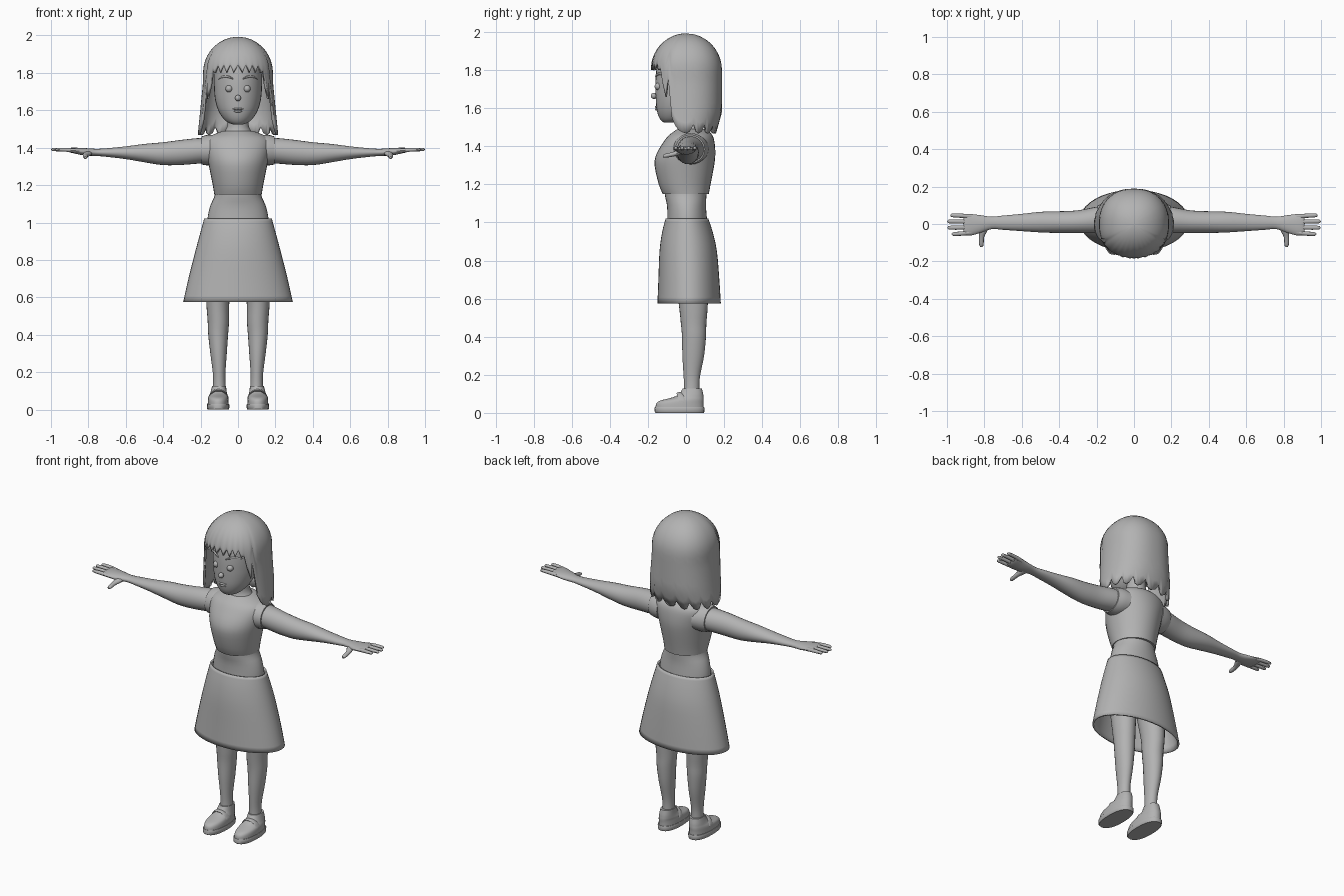
import bpy, bmesh, math

grey = bpy.data.materials.new("plain_grey")
grey.diffuse_color = (0.45, 0.45, 0.45, 1)


def spow(v, p):
    return math.copysign(abs(v) ** p, v)


def make(name, verts, faces, mirror=False, thick=0, angle=40):
    """Mesh object with smooth shading, optional mirror and shell thickness."""
    me = bpy.data.meshes.new(name)
    me.from_pydata(verts, [], faces)
    bm = bmesh.new()
    bm.from_mesh(me)
    bmesh.ops.remove_doubles(bm, verts=bm.verts, dist=0.0002)
    bmesh.ops.recalc_face_normals(bm, faces=bm.faces)
    bm.to_mesh(me)
    bm.free()
    me.materials.append(grey)
    ob = bpy.data.objects.new(name, me)
    bpy.context.collection.objects.link(ob)
    bpy.ops.object.select_all(action='DESELECT')
    ob.select_set(True)
    bpy.context.view_layer.objects.active = ob
    bpy.ops.object.shade_smooth_by_angle(angle=math.radians(angle))
    if thick:
        m = ob.modifiers.new("shell", 'SOLIDIFY')
        m.thickness, m.offset = thick, 0
    if mirror:
        ob.modifiers.new("mirror", 'MIRROR').use_mirror_merge = False
    return ob


def refine(rows, steps):
    """Catmull-Rom interpolation between cross-sections."""
    out = []
    for i in range(len(rows) - 1):
        a, b, c, d = (rows[max(i - 1, 0)], rows[i], rows[i + 1],
                      rows[min(i + 2, len(rows) - 1)])
        for s in range(steps):
            t = s / steps
            out.append([0.5 * (2 * q + (r - p) * t + (2 * p - 5 * q + 4 * r - u) * t * t
                               + (3 * q - p - 3 * r + u) * t ** 3)
                        for p, q, r, u in zip(a, b, c, d)])
    return out + [list(rows[-1])]


def loft(name, axis, rows, n=24, steps=3, power=1, cap=True, **kw):
    """Loft ellipses; row = position on axis, two centres, two radii."""
    verts, faces = [], []
    rows = refine(rows, steps)
    for p, c1, c2, r1, r2 in rows:
        for k in range(n):
            a = 2 * math.pi * k / n
            u = c1 + max(r1, .001) * spow(math.cos(a), power)
            v = c2 + max(r2, .001) * spow(math.sin(a), power)
            verts.append({'x': (p, u, v), 'y': (u, p, v), 'z': (u, v, p)}[axis])
    for i in range(len(rows) - 1):
        for k in range(n):
            j = (k + 1) % n
            faces.append((i * n + k, i * n + j, (i + 1) * n + j, (i + 1) * n + k))
    if cap:
        faces += [tuple(range(n)), tuple(range(len(verts) - n, len(verts)))]
    return make(name, verts, faces, **kw)


def upright(name, rows, **kw):
    """Vertical loft; row = z, half width, front y, back y."""
    return loft(name, 'z', [(z, 0, (f + b) / 2, w, (b - f) / 2) for z, w, f, b in rows], **kw)


def ball(name, loc, r, mirror=False):
    x, y, z = loc
    rows = [(z - r * math.cos(math.pi * i / 10), x, y, r * math.sin(math.pi * i / 10),
             r * math.sin(math.pi * i / 10)) for i in range(11)]
    loft(name, 'z', rows, n=16, steps=1, mirror=mirror)


# Body and clothes
upright("body", [(.78, .15, -.09, .12), (.95, .16, -.1, .115), (1.02, .163, -.098, .11),
                 (1.09, .148, -.1, .105), (1.155, .122, -.112, .108), (1.25, .125, -.11, .11),
                 (1.36, .13, -.1, .11), (1.44, .11, -.07, .1), (1.49, .07, -.045, .085),
                 (1.53, .055, -.04, .075), (1.6, .055, -.04, .075)], n=32)
upright("blouse", [(1.15, .127, -.122, .12), (1.2, .135, -.143, .129), (1.3, .155, -.165, .148),
                   (1.36, .168, -.155, .154), (1.42, .178, -.12, .15), (1.455, .162, -.093, .14),
                   (1.477, .115, -.065, .122), (1.49, .08, -.045, .1)], n=32)
upright("skirt", [(1.02, .176, -.102, .112), (.95, .195, -.12, .135), (.85, .222, -.134, .157),
                  (.7, .26, -.14, .17), (.575, .288, -.145, .178)],
        n=40, cap=False, thick=.01)

# Arms, sleeves and hands
loft("arm", 'x', [(.1, .03, 1.387, .075, .065), (.2, .022, 1.384, .07, .068),
                  (.3, .012, 1.375, .061, .067), (.4, .01, 1.368, .058, .061),
                  (.5, .01, 1.371, .055, .049), (.6, .008, 1.373, .046, .034),
                  (.7, .007, 1.374, .038, .023), (.76, .006, 1.375, .033, .019),
                  (.82, 0, 1.378, .047, .02), (.87, -.004, 1.384, .057, .016),
                  (.9, -.004, 1.387, .056, .012), (.912, -.004, 1.388, .05, .006)], mirror=True)
loft("sleeve", 'x', [(.12, .025, 1.387, .095, .08), (.16, .024, 1.387, .088, .082),
                     (.195, .022, 1.385, .077, .075)], mirror=True)
for i, (y, tip) in enumerate([(.044, .982), (.013, .999), (-.019, .998), (-.051, .975)]):
    loft(f"finger_{i + 1}", 'x', [(.87, y * .9, 1.384, .012, .011), (.92, y, 1.389, .0115, .011),
                                  (tip - .015, y * 1.05, 1.39, .0105, .009),
                                  (tip - .004, y * 1.05, 1.39, .007, .006),
                                  (tip, y * 1.05, 1.39, .002, .002)], n=10, steps=2, mirror=True)
loft("thumb", 'y', [(.01, .795, 1.376, .025, .014), (-.035, .805, 1.368, .022, .014),
                    (-.07, .815, 1.358, .014, .012), (-.11, .816, 1.35, .012, .01),
                    (-.122, .816, 1.348, .006, .005)], n=12, mirror=True)

# Legs and shoes
loft("leg", 'z', [(.06, .1, .03, .036, .042), (.14, .1, .03, .033, .04), (.2, .101, .031, .034, .044),
                  (.3, .104, .038, .044, .057), (.4, .106, .042, .053, .063),
                  (.47, .105, .04, .057, .067), (.58, .108, .038, .062, .077),
                  (.75, .1, .025, .075, .09), (.88, .09, .015, .075, .09)], mirror=True)
loft("shoe_sole", 'z', [(0, .106, -.033, .056, .127), (.004, .106, -.034, .059, .13),
                        (.026, .106, -.034, .06, .131), (.03, .106, -.034, .058, .129)],
     n=32, steps=1, power=.85, mirror=True)
loft("shoe_upper", 'z', [(.028, .106, -.034, .056, .126), (.05, .106, -.032, .055, .124),
                         (.064, .106, -.022, .053, .115), (.074, .105, -.003, .05, .096),
                         (.084, .104, .014, .046, .078), (.1, .103, .027, .042, .063),
                         (.127, .101, .033, .037, .051)],
     n=32, power=.9, mirror=True)
loft("shoe_strap", 'x', [(.05, -.02, .06, .018, .006), (.064, -.027, .085, .018, .006),
                         (.085, -.031, .1, .018, .006), (.105, -.032, .103, .018, .006),
                         (.125, -.031, .1, .018, .006), (.146, -.027, .085, .018, .006),
                         (.16, -.02, .06, .018, .006)], n=10, mirror=True)

# Head and face
upright("head", [(1.524, .025, -.115, -.06), (1.535, .055, -.13, -.01), (1.56, .082, -.145, .04),
                 (1.6, .106, -.155, .08), (1.65, .121, -.159, .11), (1.7, .127, -.161, .13),
                 (1.77, .129, -.159, .14), (1.85, .125, -.145, .14), (1.91, .1, -.1, .1),
                 (1.94, .04, -.04, .04)], n=32)
ball("eye", (.048, -.146, 1.715), .019, True)
ball("nose", (0, -.169, 1.665), .016)
loft("eyebrow", 'x', [(.026, -.156, 1.768, .006, .003), (.045, -.151, 1.777, .007, .006),
                      (.068, -.137, 1.781, .007, .006), (.09, -.115, 1.776, .007, .005),
                      (.106, -.092, 1.766, .006, .002)], n=10, mirror=True)
for name, z, w in (("upper_lip", 1.607, .036), ("lower_lip", 1.594, .028)):
    loft(name, 'x', [(w * t, -.156 + .011 * t * t, z, .007 * (1.05 - t * t), .006 * (1.05 - t * t))
                     for t in (-1, -.6, -.25, 0, .25, .6, 1)], n=10)


# Hair: a dome whose lower edge follows fringe, temple locks and pointed ends
def hair_bottom(i):
    d = min(i, 64 - i)
    if d <= 7:
        return 1.80 if d % 2 else 1.842
    front = {8: 1.81, 9: 1.73, 10: 1.66, 11: 1.77, 12: 1.55, 13: 1.51, 14: 1.485, 15: 1.475}
    return front.get(d) or (1.468, 1.478, 1.515, 1.478)[d % 4]


def hair_point(i, z):
    dome = math.sqrt(max(0, 1 - (max(z - 1.8, 0) / .186) ** 2))
    low = max(0, 1.75 - z)
    w = (.18 + .1 * low) * dome
    back = (.182 - max(0, 1.58 - z) * .28) * dome
    front = (.178 - .05 * low) * dome
    a = 2 * math.pi * i / 64
    s, c = spow(math.sin(a), .88), spow(math.cos(a), .88)
    return (w * s, -c * (front if c > 0 else back), z)


verts, faces, R = [], [], 16
for i in range(64):
    zb = hair_bottom(i)
    verts += [hair_point(i, 1.986 - (1.986 - zb) * (r / R) ** 1.7) for r in range(R + 1)]
for i in range(64):
    a, b = i * (R + 1), ((i + 1) % 64) * (R + 1)
    faces += [(a + r, b + r, b + r + 1, a + r + 1) for r in range(R)]
make("hair", verts, faces, thick=.014, angle=50)
